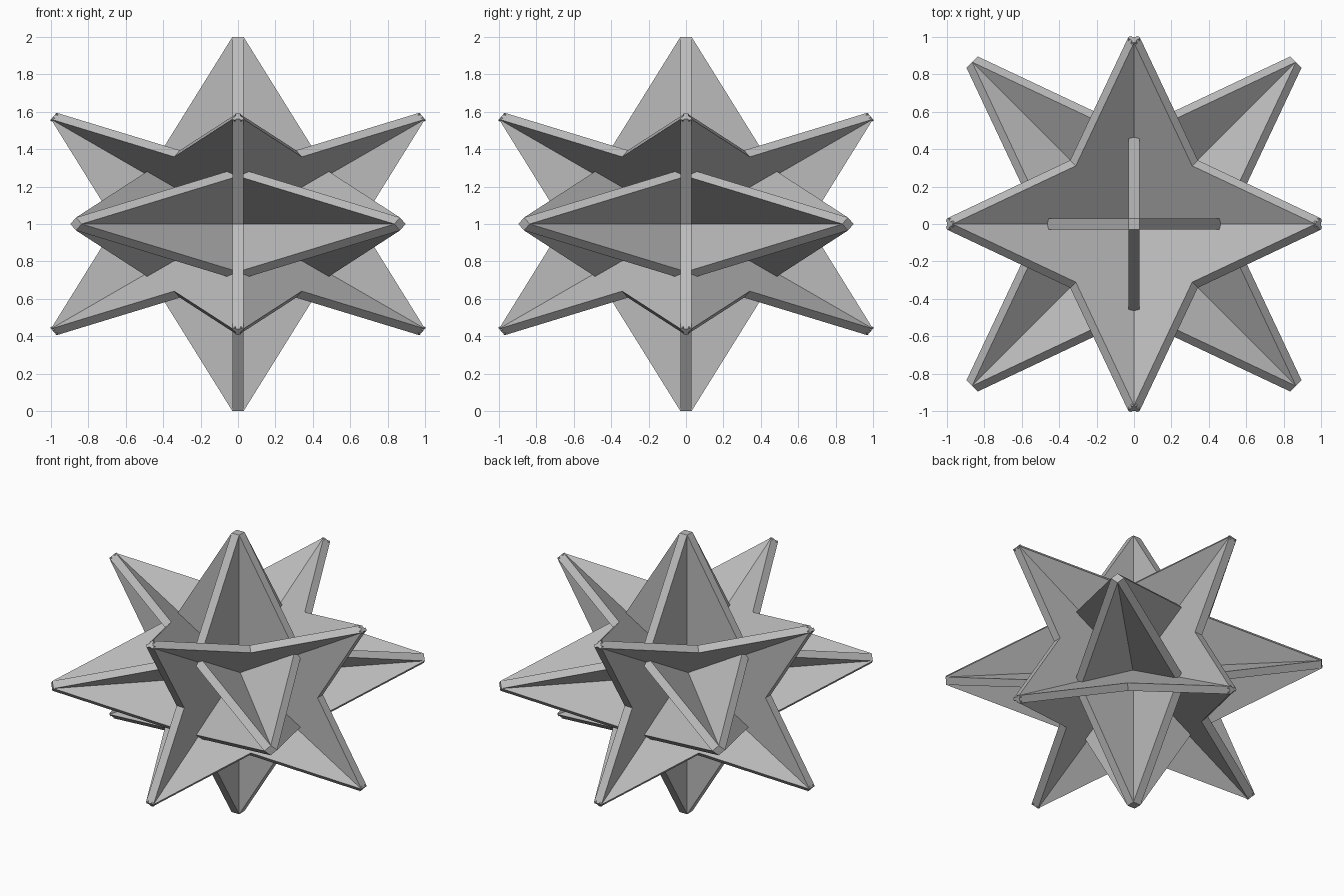
import bpy, bmesh, math
from mathutils import Matrix, Vector

if "Cube" in bpy.data.objects:
    bpy.data.objects.remove(bpy.data.objects["Cube"], do_unlink=True)

# Plain grey finish
grey = bpy.data.materials.new("plain_grey")
grey.use_nodes = True
grey.diffuse_color = (0.5, 0.5, 0.5, 1)
grey.node_tree.nodes["Principled BSDF"].inputs["Base Color"].default_value = (0.5, 0.5, 0.5, 1)

HALF_THICK = 0.03
SQUASH = math.sqrt(2 / 3)   # flattening along z

# One quarter of the six-pointed outline: blunt pole, notch, side tip, waist
QUARTER = [(0.03, 1.2247), (0.48, 0.339), (0.99, 0.70), (1.0, 0.686)]
WAIST = (0.652, 0)


def mirror(points, sx, sz):
    return [(x * sx, z * sz) for x, z in points]


OUTLINE = (QUARTER + [WAIST] + mirror(QUARTER[::-1], 1, -1)
           + mirror(QUARTER, -1, -1) + mirror([WAIST], -1, 1)
           + mirror(QUARTER[::-1], -1, 1))


def star_plate(name, across, axis):
    """Thick star plate lying in the plane of the two directions."""
    normal = axis.cross(across)
    frame = Matrix((across, normal, axis)).transposed().to_4x4()
    place = Matrix.Translation((0, 0, 1)) @ Matrix.Diagonal((1, 1, SQUASH, 1)) @ frame
    bm = bmesh.new()
    face = bm.faces.new([bm.verts.new((x, -HALF_THICK, z)) for x, z in OUTLINE])
    wall = bmesh.ops.extrude_face_region(bm, geom=[face])
    moved = [v for v in wall["geom"] if isinstance(v, bmesh.types.BMVert)]
    bmesh.ops.translate(bm, verts=moved, vec=(0, 2 * HALF_THICK, 0))
    bm.transform(place)
    bmesh.ops.recalc_face_normals(bm, faces=bm.faces)
    mesh = bpy.data.meshes.new(name)
    bm.to_mesh(mesh)
    bm.free()
    mesh.materials.append(grey)
    bpy.context.collection.objects.link(bpy.data.objects.new(name, mesh))


# Two upright plates
up = Vector((0, 0, 1))
star_plate("upright_plate_wide", Vector((1, 0, 0)), up)
star_plate("upright_plate_deep", Vector((0, 1, 0)), up)

# Four leaning plates along the two level diagonals
for side in (1, -1):
    diagonal = Vector((1, side, 0)).normalized()
    level = up.cross(diagonal)
    for lean in (1, -1):
        name = f"leaning_plate_{'right' if side > 0 else 'left'}_{'up' if lean > 0 else 'down'}"
        star_plate(name, (level + up * lean).normalized(), diagonal)
